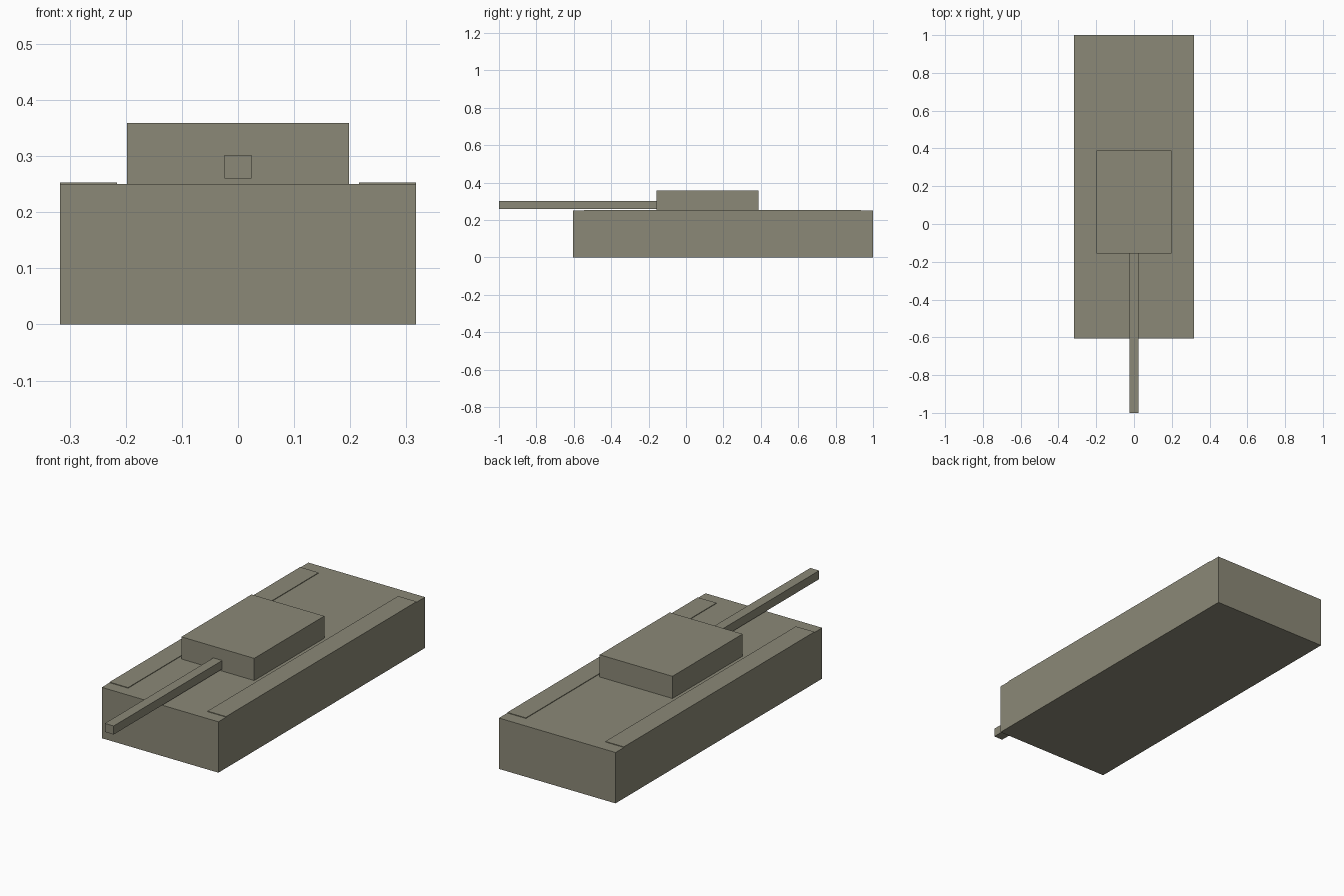
import bpy

if "Cube" in bpy.data.objects:
    bpy.data.objects.remove(bpy.data.objects["Cube"])

olive = bpy.data.materials.new("olive_grey")
olive.diffuse_color = (0.26, 0.25, 0.185, 1)
olive.use_nodes = True
olive.node_tree.nodes["Principled BSDF"].inputs["Base Color"].default_value = olive.diffuse_color


def box(name, x0, x1, y0, y1, z0, z1):
    """Add a box spanning the given limits."""
    bpy.ops.mesh.primitive_cube_add(
        size=1, location=((x0 + x1) / 2, (y0 + y1) / 2, (z0 + z1) / 2))
    ob = bpy.context.object
    ob.name = name
    ob.scale = (x1 - x0, y1 - y0, z1 - z0)
    bpy.ops.object.transform_apply(location=False, rotation=False, scale=True)
    ob.data.materials.append(olive)
    return ob


# Main body
box("hull", -0.317, 0.317, -0.605, 1.0, 0, 0.25)

# Thin raised track covers along both sides
box("left_track_cover", -0.317, -0.216, -0.545, 0.935, 0.249, 0.253)
box("right_track_cover", 0.216, 0.317, -0.545, 0.935, 0.249, 0.253)

# Turret and square gun barrel
box("turret", -0.198, 0.198, -0.157, 0.388, 0.249, 0.359)
box("gun_barrel", -0.024, 0.024, -1.0, -0.15, 0.26, 0.302)
